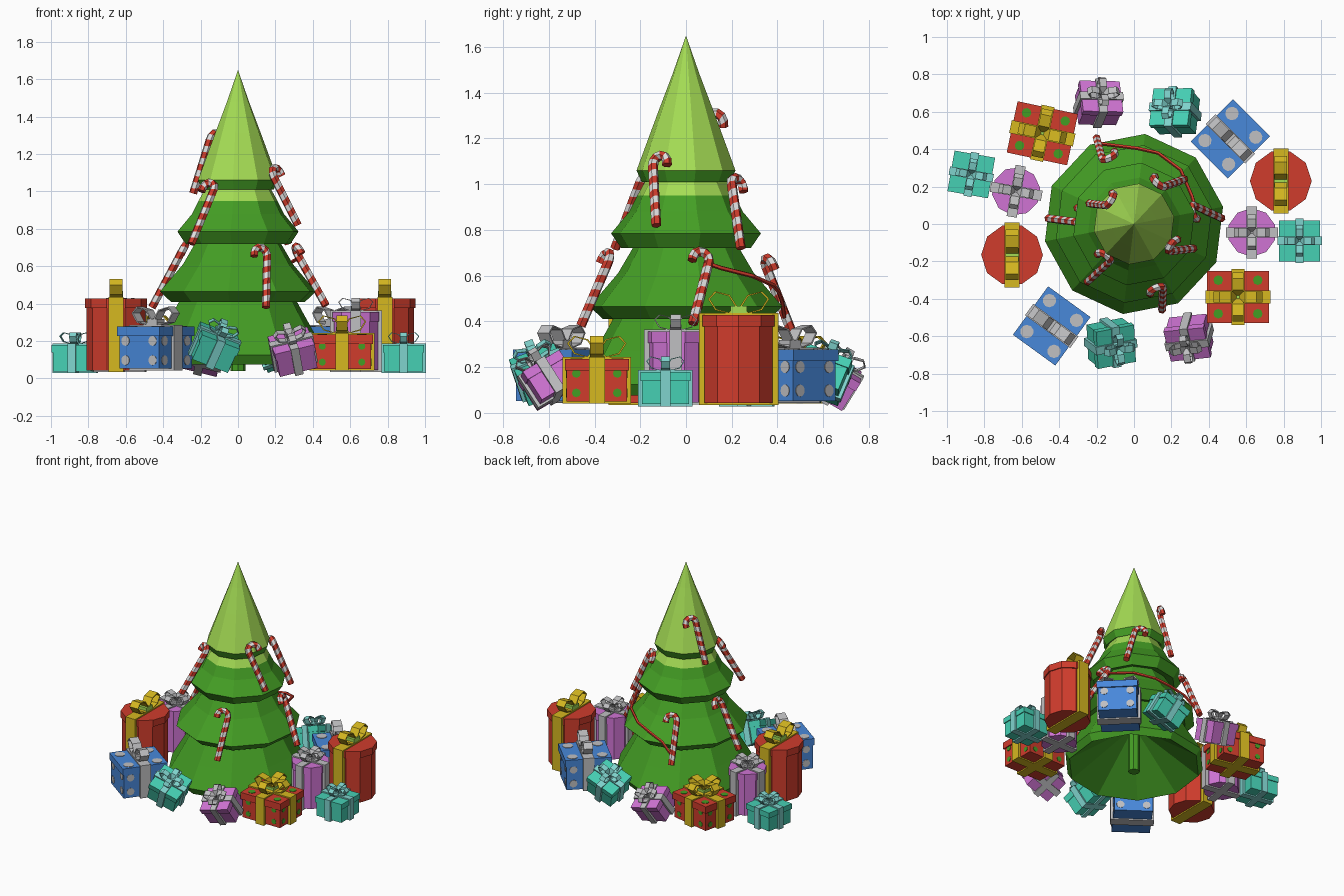
import bpy, bmesh
from math import sin, cos, pi, radians
from mathutils import Matrix, Vector

if "Cube" in bpy.data.objects:
    bpy.data.objects.remove(bpy.data.objects["Cube"])

# One material per flat colour
def lin(c):
    c /= 255
    return c / 12.92 if c <= 0.04045 else ((c + 0.055) / 1.055) ** 2.4

COLORS = {"green": (68, 158, 36), "light_green": (164, 220, 84), "red": (208, 60, 44),
          "silver": (192, 192, 194), "white": (222, 222, 222), "gold": (214, 184, 32),
          "blue": (72, 136, 218), "pink": (208, 116, 212), "teal": (70, 208, 180),
          "light_teal": (128, 212, 206)}
NAMES = list(COLORS)
MATS = []
for n, c in COLORS.items():
    m = bpy.data.materials.new(n)
    m.diffuse_color = (*[lin(v) for v in c], 1)
    m.use_nodes = True
    m.node_tree.nodes["Principled BSDF"].inputs["Base Color"].default_value = m.diffuse_color
    MATS.append(m)
IDX = {n: i for i, n in enumerate(NAMES)}

def finish(name, bm, matrix=Matrix()):
    bmesh.ops.recalc_face_normals(bm, faces=bm.faces)
    me = bpy.data.meshes.new(name)
    bm.to_mesh(me)
    bm.free()
    for m in MATS:
        me.materials.append(m)
    ob = bpy.data.objects.new(name, me)
    ob.matrix_world = matrix
    bpy.context.collection.objects.link(ob)
    return ob

def paint(verts, color):
    for v in verts:
        for f in v.link_faces:
            f.material_index = IDX[color]

def box(bm, center, size, color):
    M = Matrix.Translation(center) @ Matrix.Diagonal((*size, 1))
    paint(bmesh.ops.create_cube(bm, size=1, matrix=M)["verts"], color)

def prism(bm, M, r, depth, n, color):
    paint(bmesh.ops.create_cone(bm, cap_ends=True, segments=n, radius1=r, radius2=r,
                                depth=depth, matrix=M)["verts"], color)

def bridge(bm, a, b, color):
    n = len(a)
    for i in range(n):
        f = bm.faces.new((a[i], a[(i + 1) % n], b[(i + 1) % n], b[i]))
        f.material_index = IDX[color]

def tube(bm, pts, r, n, colors, shear=0.0):
    """Tube along points; a shear slants the rings so that stripes run diagonally."""
    rings = []
    side = None
    for i, p in enumerate(pts):
        d = (pts[min(i + 1, len(pts) - 1)] - pts[max(i - 1, 0)]).normalized()
        side = d.orthogonal() if side is None else side - d * side.dot(d)
        side.normalize()
        up = d.cross(side)
        s = shear if 0 < i < len(pts) - 1 else 0
        rings.append([bm.verts.new(p + side * r * cos(2 * pi * k / n) + up * r * sin(2 * pi * k / n)
                                   + d * s * cos(2 * pi * k / n)) for k in range(n)])
    for i in range(len(rings) - 1):
        bridge(bm, rings[i], rings[i + 1], colors[i % len(colors)])
    for ring, c in ((rings[0], colors[0]), (rings[-1], colors[(len(rings) - 2) % len(colors)])):
        bm.faces.new(ring).material_index = IDX[c]

# Tree foliage: ten-sided turned profile with stepped tiers, hollow below
PROFILE = [(.06, 1.48), (.125, 1.31), (.218, 1.06), (.195, 1.01), (.17, 1.03), (.215, .95),
           (.25, .88), (.33, .785), (.285, .72), (.22, .745), (.30, .61), (.425, .465),
           (.365, .41), (.31, .43), (.40, .27), (.485, .125), (.455, .075), (.05, .36)]
bm = bmesh.new()
rings = [[bm.verts.new((r * cos(radians(83 + 36 * k)), r * sin(radians(83 + 36 * k)), z))
          for k in range(10)] for r, z in PROFILE]
tip = bm.verts.new((0, 0, 1.65))
for k in range(10):
    bm.faces.new((tip, rings[0][k], rings[0][(k + 1) % 10])).material_index = IDX["light_green"]
for i in range(len(rings) - 1):
    top = i < 2 or i == 4
    bridge(bm, rings[i], rings[i + 1], "light_green" if top else "green")
bm.faces.new(rings[-1])
finish("tree_foliage", bm)

# Trunk
bm = bmesh.new()
prism(bm, Matrix.Translation((0, 0, .22)), .04, .36, 8, "green")
finish("tree_trunk", bm)

# Candy canes: shaft bottom, shaft top, hook turn (-1 clockwise, 1 counter-clockwise)
CANES = [((-.20, .46, .36), (-.17, .35, .64), -1), ((-.46, .03, .38), (-.30, .01, .68), -1),
         ((-.24, .11, .99), (-.15, .10, 1.28), -1), ((-.25, -.31, .72), (-.13, -.20, 1.01), -1),
         ((.15, -.46, .38), (.155, -.34, .66), -1), ((.32, -.13, .82), (.19, -.145, 1.08), 1),
         ((.27, .24, .72), (.16, .20, 1.0), 1), ((.47, .03, .39), (.32, .10, .66), -1)]
for n, (b, t, turn) in enumerate(CANES):
    b, t = Vector(b), Vector(t)
    d = (t - b).normalized()
    h = Vector((-t.y, t.x, 0)) * turn
    h = (h - d * h.dot(d)).normalized()
    r = .037
    pts = [b.lerp(t, i / 9) for i in range(10)]
    pts += [t + h * r * (1 - cos(a)) + d * r * sin(a) for a in (pi * i / 5 for i in range(1, 6))]
    pts.append(pts[-1] - d * .02)
    bm = bmesh.new()
    tube(bm, pts, .022, 6, ("red", "white"), .009)
    finish(f"candy_cane_{n + 1}", bm)

# Thin red cord hanging between two canes at the back right
bm = bmesh.new()
tube(bm, [Vector(p) for p in ((.33, .08, .66), (.31, .15, .635), (.25, .29, .60), (.13, .38, .56),
                              (.02, .405, .53), (-.10, .42, .49), (-.18, .43, .42))], .01, 5, ("red",))
finish("red_cord", bm)

# Bow: flat hexagonal ribbon loops standing on the lid
def bow(bm, z, w, s, color, loops):
    for k in range(loops):
        rot = Matrix.Rotation(2 * pi * k / loops, 3, 'Z')
        rows = []
        for scale, y in ((1, -w / 2), (1, w / 2), (.86, w / 2), (.86, -w / 2)):
            rows.append([bm.verts.new(rot @ Vector((s * (1.1 + scale * cos(pi * i / 3)), y,
                         z + s * (.72 + .75 * scale * sin(pi * i / 3) + .25 * cos(pi * i / 3)))))
                         for i in range(6)])
        for i in range(4):
            bridge(bm, rows[i], rows[(i + 1) % 4], color)

def dot(bm, pos, rot, r, n, color):
    prism(bm, Matrix.Translation(pos) @ rot.to_4x4(), r, .006, n, color)

# Gift: body, lid, ribbon bands, bow, knot and optional dots (local x = main ribbon direction)
def gift(name, pos, size, angles, color, ribbon, w, s, cross=True, round_sides=0,
         knot=None, dots=None):
    bm = bmesh.new()
    x, y, h = size
    lid = min(.05, h * .28)
    g = .009
    if round_sides:
        prism(bm, Matrix.Translation((0, 0, 0)), x / 2 * .95, h, round_sides, color)
        prism(bm, Matrix.Translation((0, 0, h / 2 - lid / 2)), x / 2, lid, round_sides, color)
    else:
        box(bm, (0, 0, 0), (x * .94, y * .94, h), color)
        box(bm, (0, 0, h / 2 - lid / 2), (x, y, lid), color)
    box(bm, (0, 0, 0), (x + 2 * g, w, h + 2 * g), ribbon)
    if cross:
        box(bm, (0, 0, 0), (w, y + 2 * g, h + 2 * g), ribbon)
    bow(bm, h / 2 + g, w * .85, s, ribbon, 4 if cross else 2)
    box(bm, (0, 0, h / 2 + g + s * .25), (w * .9, w * .9, s * .5), knot or ribbon)
    if dots:
        dc, r, n = dots
        I, X, Y = Matrix.Identity(3), Matrix.Rotation(pi / 2, 3, 'X'), Matrix.Rotation(pi / 2, 3, 'Y')
        for a in (-1, 1):
            for b in (-1, 1):
                dot(bm, (a * x * .32, b * y * .32, h / 2), I, r, n, dc)
                for c in (-.3, .16):
                    dot(bm, (a * x * .32, b * y * .47, c * h), X, r * .75, n, dc)
                    dot(bm, (a * x * .47, b * y * .32, c * h), Y, r * .75, n, dc)
    rx, ry, rz = (radians(a) for a in angles)
    M = (Matrix.Translation(pos) @ Matrix.Rotation(rz, 4, 'Z') @ Matrix.Rotation(rx, 4, 'X')
         @ Matrix.Rotation(ry, 4, 'Y'))
    finish(name, bm, M)

# Each gift kind appears twice, on opposite sides of the tree
PAIRS = {
    "red_box_gift": ([((.556, -.39, .143), (0, 0, 0)), ((-.49, .485, .143), (0, 0, 168))],
        dict(size=(.33, .28, .185), color="red", ribbon="gold", w=.07, s=.062,
             knot="light_green", dots=("green", .026, 8))),
    "blue_box_gift": ([((-.44, -.545, .165), (0, 0, -36)), ((.515, .455, .165), (0, 0, 135))],
        dict(size=(.28, .32, .225), color="blue", ribbon="silver", w=.075, s=.065,
             cross=False, dots=("silver", .036, 10))),
    "red_round_gift": ([((.785, .23, .235), (0, 0, 90)), ((-.652, -.165, .235), (0, 0, 270))],
        dict(size=(.33, .33, .385), color="red", ribbon="gold", w=.08, s=.064,
             cross=False, round_sides=10, knot="light_green")),
    "pink_round_gift": ([((.63, -.045, .2), (0, 0, 0)), ((-.63, .175, .2), (0, 0, 170))],
        dict(size=(.26, .26, .31), color="pink", ribbon="silver", w=.055, s=.045,
             round_sides=10)),
    "teal_small_gift": ([((.885, -.09, .108), (0, 0, 0)), ((-.87, .265, .108), (0, 0, 170))],
        dict(size=(.22, .22, .14), color="teal", ribbon="light_teal", w=.045, s=.04)),
    "pink_tilted_gift": ([((.295, -.605, .14), (30, -16, 14)), ((-.19, .645, .14), (30, -16, 187))],
        dict(size=(.22, .19, .15), color="pink", ribbon="silver", w=.045, s=.042)),
    "teal_tilted_gift": ([((-.125, -.635, .165), (20, 22, 3)), ((.22, .6, .165), (20, 22, 173))],
        dict(size=(.22, .21, .15), color="teal", ribbon="light_teal", w=.045, s=.042)),
}
for name, (places, opts) in PAIRS.items():
    for i, (pos, ang) in enumerate(places):
        gift(f"{name}_{i + 1}", pos, angles=ang, **opts)
